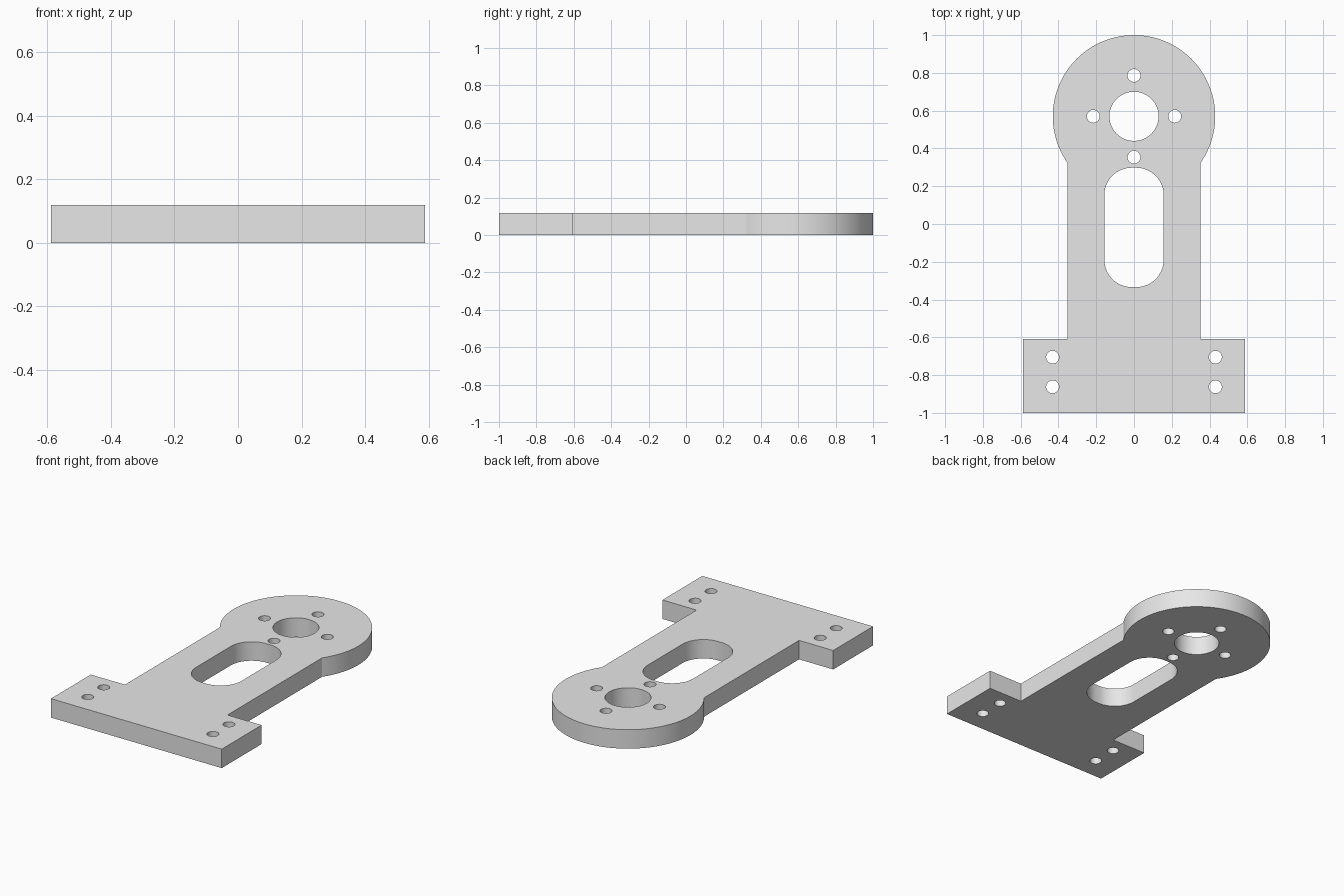
import bpy, bmesh
from math import pi, sin, cos, acos

cube = bpy.data.objects.get("Cube")
if cube:
    bpy.data.objects.remove(cube, do_unlink=True)

THICK = 0.118
HEAD_Y, HEAD_R = 0.57, 0.43
ARM_X, BASE_X, BASE_Y = 0.353, 0.588, -0.608


def arc(cx, cy, r, start, end, n):
    return [(cx + r * cos(start + (end - start) * i / n),
             cy + r * sin(start + (end - start) * i / n)) for i in range(n + 1)]


def circle(cx, cy, r, n=48):
    return arc(cx, cy, r, 0, 2 * pi, n)[:-1]


def slot(x, bottom, top, r):
    pts = []
    corners = [(x - r, top - r), (r - x, top - r), (r - x, bottom + r), (x - r, bottom + r)]
    for i, (cx, cy) in enumerate(corners):
        pts += arc(cx, cy, r, i * pi / 2, (i + 1) * pi / 2, 16)
    return pts


# Outline: wide foot, straight arm, round head
a = acos(ARM_X / HEAD_R)
outline = [(-ARM_X, BASE_Y), (-BASE_X, BASE_Y), (-BASE_X, -1),
           (BASE_X, -1), (BASE_X, BASE_Y), (ARM_X, BASE_Y)]
outline += arc(0, HEAD_Y, HEAD_R, -a, pi + a, 96)

# Openings: centre bore, arm slot, bolt circle and foot holes
loops = [outline, circle(0, HEAD_Y, 0.13, 64), slot(0.157, -0.334, 0.298, 0.145)]
for i in range(4):
    t = i * pi / 2
    loops.append(circle(0.216 * cos(t), HEAD_Y + 0.216 * sin(t), 0.034))
for x in (-0.431, 0.431):
    for y in (-0.705, -0.862):
        loops.append(circle(x, y, 0.034))

# Extruded plate
curve = bpy.data.curves.new("mounting_plate", "CURVE")
curve.dimensions = "2D"
curve.fill_mode = "BOTH"
curve.extrude = THICK / 2
for pts in loops:
    spline = curve.splines.new("POLY")
    spline.points.add(len(pts) - 1)
    for p, (x, y) in zip(spline.points, pts):
        p.co = (x, y, 0, 1)
    spline.use_cyclic_u = True
plate = bpy.data.objects.new("mounting_plate", curve)
bpy.context.collection.objects.link(plate)
bpy.ops.object.select_all(action="DESELECT")
plate.select_set(True)
bpy.context.view_layer.objects.active = plate
bpy.ops.object.convert(target="MESH")
plate = bpy.context.view_layer.objects.active

# Weld the caps to the walls and stand the plate on the ground
bm = bmesh.new()
bm.from_mesh(plate.data)
bmesh.ops.remove_doubles(bm, verts=bm.verts, dist=0.0002)
bmesh.ops.recalc_face_normals(bm, faces=bm.faces)
bmesh.ops.translate(bm, verts=bm.verts, vec=(0, 0, THICK / 2))
bm.to_mesh(plate.data)
bm.free()

# Plain grey metal
grey = bpy.data.materials.new("light_grey")
grey.use_nodes = True
grey.diffuse_color = (0.8, 0.8, 0.8, 1)
grey.node_tree.nodes["Principled BSDF"].inputs["Base Color"].default_value = (0.8, 0.8, 0.8, 1)
plate.data.materials.clear()
plate.data.materials.append(grey)
bpy.ops.object.shade_smooth_by_angle(angle=pi / 6)
